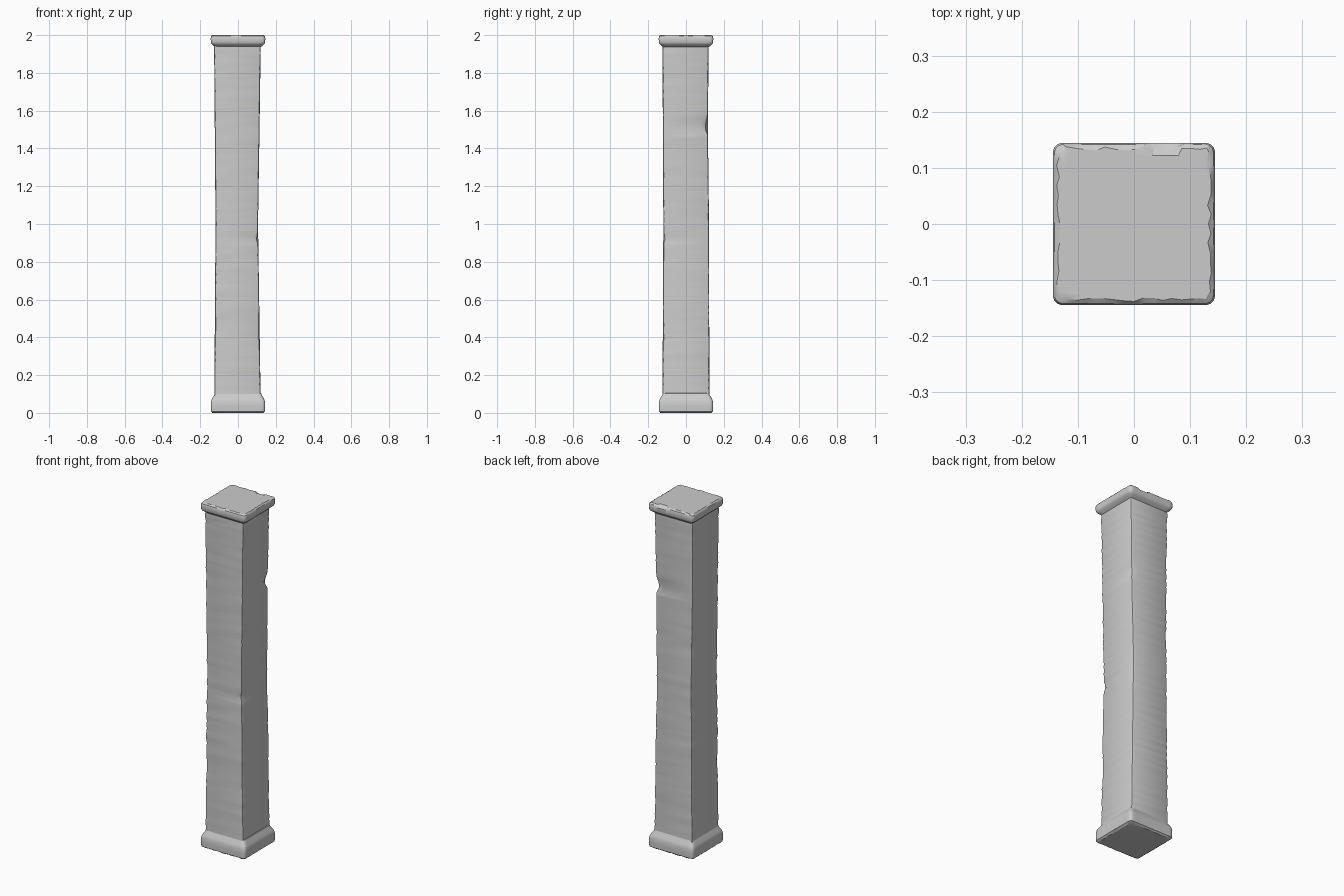
import bpy, bmesh, math, random

if "Cube" in bpy.data.objects:
    bpy.data.objects.remove(bpy.data.objects["Cube"])

random.seed(4)


def ring(z, x0, x1, y0, y1, radii, arc=3, side=1):
    """Rounded rectangle with one radius per corner, starting at +x +y."""
    corners = [(x1, y1, -1, -1, 0), (x0, y1, 1, -1, 90),
               (x0, y0, 1, 1, 180), (x1, y0, -1, 1, 270)]
    pts = []
    for (cx, cy, sx, sy, a0), r in zip(corners, radii):
        for i in range(arc):
            a = math.radians(a0 + 90 * i / (arc - 1))
            pts.append((cx + sx * r + r * math.cos(a),
                        cy + sy * r + r * math.sin(a), z))
    out = []
    for i, p in enumerate(pts):
        out.append(p)
        if i % arc == arc - 1:
            q = pts[(i + 1) % len(pts)]
            for k in range(1, side):
                t = k / side
                out.append(tuple(a + (b - a) * t for a, b in zip(p, q)))
    return out


def loft(name, rings, cap_bottom=False, cap_top=False):
    bm = bmesh.new()
    rows = [[bm.verts.new(p) for p in r] for r in rings]
    n = len(rows[0])
    for a, b in zip(rows, rows[1:]):
        for i in range(n):
            j = (i + 1) % n
            bm.faces.new((a[i], a[j], b[j], b[i]))
    if cap_bottom:
        bm.faces.new(rows[0][::-1])
    if cap_top:
        bm.faces.new(rows[-1])
    mesh = bpy.data.meshes.new(name)
    bm.to_mesh(mesh)
    bm.free()
    ob = bpy.data.objects.new(name, mesh)
    bpy.context.collection.objects.link(ob)
    bpy.ops.object.select_all(action='DESELECT')
    ob.select_set(True)
    bpy.context.view_layer.objects.active = ob
    bpy.ops.object.shade_smooth_by_angle(angle=math.radians(30))
    return ob


def lerp_table(table, z):
    for (z0, v0), (z1, v1) in zip(table, table[1:]):
        if z <= z1:
            t = (z - z0) / (z1 - z0)
            return v0 + (v1 - v0) * t
    return table[-1][1]


# Shaft: slightly hollowed sides, worn corners with a few larger chips
left = [(0, -.126), (1, -.119), (2, -.127)]
right = [(0, .121), (.6, .112), (1, .106), (1.5, .114), (2, .121)]
front = [(0, -.125), (1, -.12), (2, -.125)]
back = [(0, .124), (1, .122), (1.5, .116), (2, .12)]
chips = [(0, 1.52, .05, .035), (3, .93, .03, .02), (1, 1.2, .04, .01),
         (2, .45, .06, .012), (3, .4, .09, .01)]
rings = []
steps = 90
for i in range(steps + 1):
    z = .09 + 1.86 * i / steps
    radii = [random.uniform(.005, .015) for _ in range(4)]
    for c, cz, width, depth in chips:
        radii[c] += depth * max(0, 1 - ((z - cz) / width) ** 2)
    rings.append(ring(z, *(lerp_table(t, z) for t in (left, right, front, back)), radii))
loft("shaft", rings)


def moulding(name, profile, worn):
    """Square collar from (z, half width); worn rings get chipped edges."""
    rows = []
    for k, (z, h) in enumerate(profile):
        r = ring(z, -h, h, -h, h, [.016] * 4, 4, 14)
        if k in worn:
            chipped = []
            for x, y, zz in r:
                s = 1 - random.uniform(0, .05)
                chipped.append((x * s, y * s, zz))
            r = chipped
        rows.append(r)
    return rows


# Base: plain plinth with a sloped shoulder
loft("base", moulding("base", [
    (0, .136), (.008, .143), (.035, .144), (.06, .143), (.075, .138),
    (.09, .128), (.103, .123), (.106, .117)], {0}), cap_bottom=True)

# Cap: rounded slab with a worn top edge and a chip at the back
rows = moulding("cap", [
    (1.935, .117), (1.939, .124), (1.947, .132), (1.953, .140),
    (1.962, .144), (1.985, .1445), (1.994, .142), (2.0, .138)], {7})
for k, dz in ((6, .005), (7, .009)):
    rows[k] = [(x, y - .006, z - dz) if y > .12 and .02 < x < .08 else (x, y, z)
               for x, y, z in rows[k]]
rows.append(ring(2.0, -.122, .126, -.124, .122, [.016] * 4, 4, 14))
loft("cap", rows, cap_top=True)
